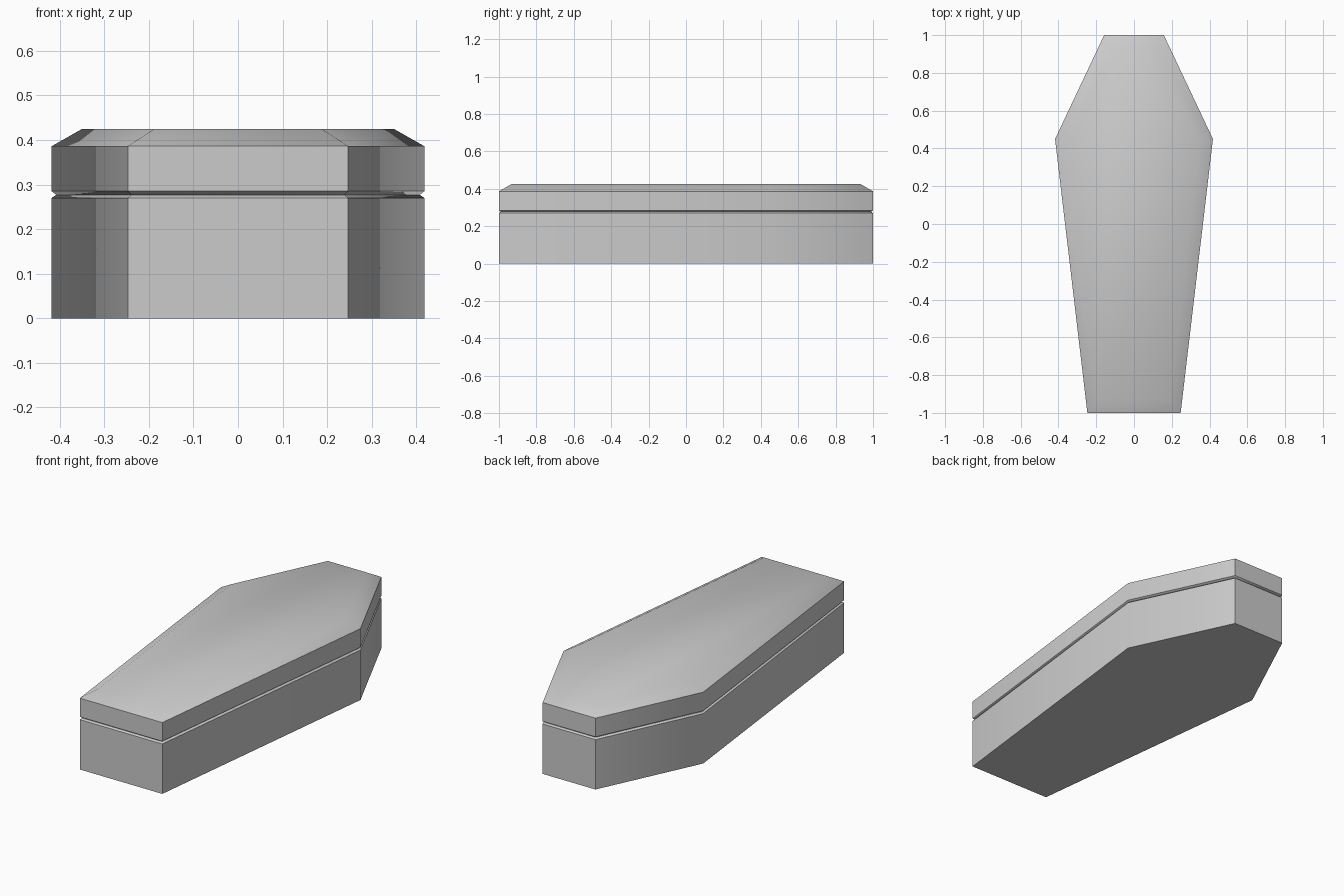
import bpy
import bmesh
import math
from mathutils import Vector

old = bpy.data.objects.get("Cube")
if old:
    bpy.data.objects.remove(old, do_unlink=True)

grey = bpy.data.materials.new("plain grey")
grey.use_nodes = True
colour = (0.6, 0.6, 0.6, 1)
grey.diffuse_color = colour
grey.node_tree.nodes["Principled BSDF"].inputs["Base Color"].default_value = colour

# Six-sided plan, counter-clockwise from the foot end
half = [(0.247, -1), (0.418, 0.45), (0.158, 1)]
plan = [Vector(p) for p in half] + [Vector((-x, y)) for x, y in reversed(half)]


def inset(points, distance):
    """Move every side of the outline inward, keeping mitred corners."""
    result = []
    for i, p in enumerate(points):
        a = (p - points[i - 1]).normalized()
        b = (points[(i + 1) % len(points)] - p).normalized()
        na, nb = Vector((-a.y, a.x)), Vector((-b.y, b.x))
        result.append(p + (na + nb) * distance / (1 + na.dot(nb)))
    return result


def stack(name, levels):
    """Closed solid through the plan at each (height, inset) level."""
    bm = bmesh.new()
    rings = [[bm.verts.new((p.x, p.y, z)) for p in inset(plan, d)] for z, d in levels]
    bm.faces.new(list(reversed(rings[0])))
    bm.faces.new(rings[-1])
    n = len(plan)
    for low, high in zip(rings, rings[1:]):
        for i in range(n):
            j = (i + 1) % n
            bm.faces.new((low[i], low[j], high[j], high[i]))
    mesh = bpy.data.meshes.new(name)
    bm.to_mesh(mesh)
    bm.free()
    mesh.materials.append(grey)
    obj = bpy.data.objects.new(name, mesh)
    bpy.context.collection.objects.link(obj)
    bpy.ops.object.select_all(action='DESELECT')
    obj.select_set(True)
    bpy.context.view_layer.objects.active = obj
    bpy.ops.object.shade_smooth_by_angle(angle=math.radians(40))
    return obj


# Box with a small chamfer at the rim, and lid with chamfers below and above
stack("box", [(0, 0), (0.27, 0), (0.277, 0.01)])
stack("lid", [(0.277, 0.01), (0.285, 0), (0.386, 0), (0.425, 0.067)])
